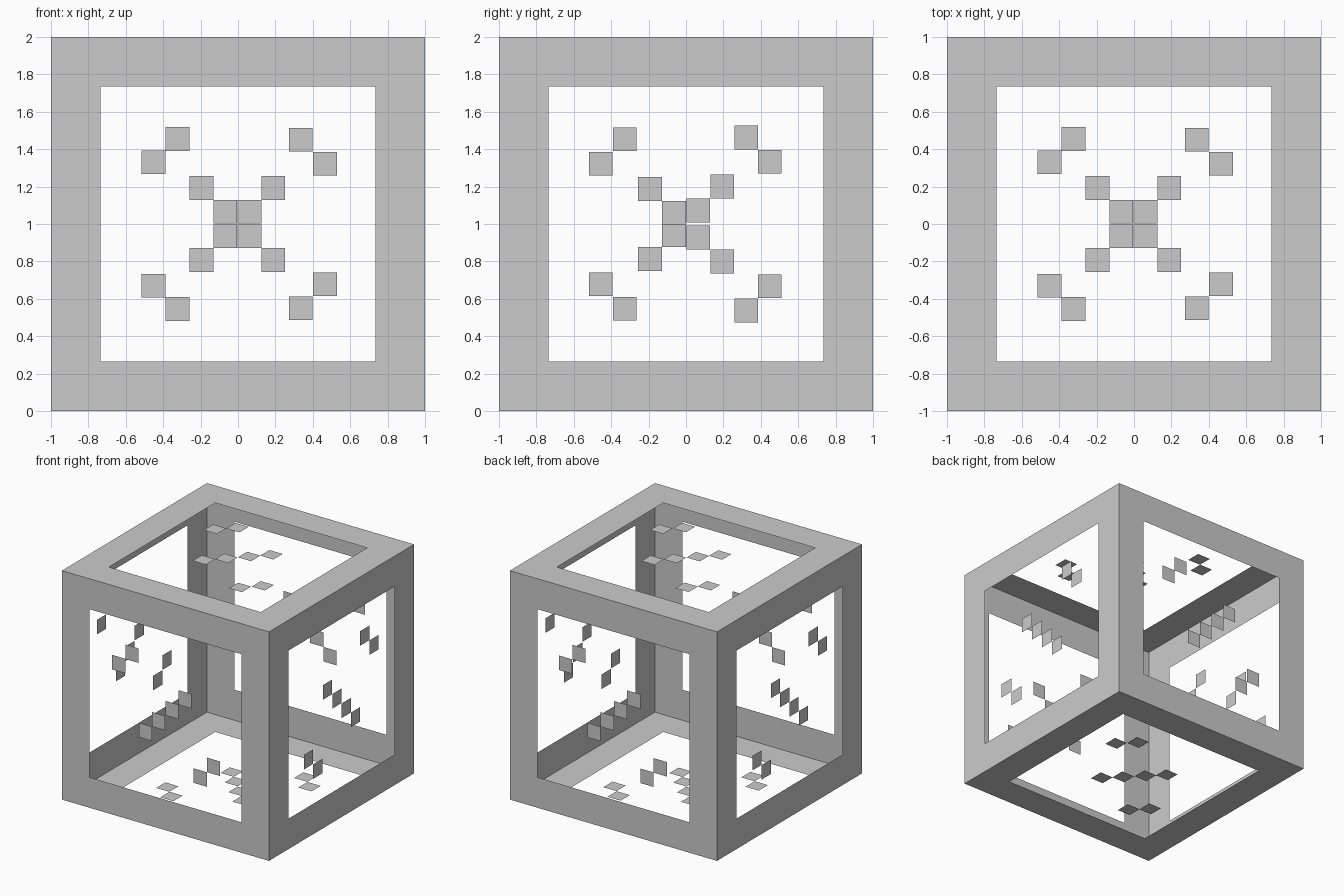
import bpy, bmesh
from mathutils import Vector

if "Cube" in bpy.data.objects:
    bpy.data.objects.remove(bpy.data.objects["Cube"])

S = 0.0635  # half size of a small tile


def add_object(name, bm):
    mesh = bpy.data.meshes.new(name)
    bm.to_mesh(mesh)
    bm.free()
    obj = bpy.data.objects.new(name, mesh)
    bpy.context.collection.objects.link(obj)


# Open cube shell: six flat square frames of zero thickness
bm = bmesh.new()
bmesh.ops.create_cube(bm, size=2)
bmesh.ops.translate(bm, verts=bm.verts, vec=(0, 0, 1))
centres = list(bm.faces)
bmesh.ops.inset_individual(bm, faces=centres, thickness=0.266, use_even_offset=True)
# Make sure every opening is exactly the same size
for face in centres:
    c = face.calc_center_median()
    for vert in face.verts:
        d = vert.co - c
        vert.co = c + Vector([0 if abs(k) < 0.01 else 0.734 * (1 if k > 0 else -1) for k in d])
bmesh.ops.delete(bm, geom=centres, context='FACES')
add_object("cube_frame", bm)

# Tile centres: four along the diagonal, then two corner pairs
PATTERN_A = [(-.195, -.193), (-.068, -.066), (.061, .066), (.188, .193),
             (-.452, .33), (-.324, .455), (.335, -.45), (.465, -.322)]
PATTERN_B = [(-.192, -.187), (-.064, -.06), (.065, .072), (.194, .2),
             (-.456, .322), (-.328, .453), (.322, -.462), (.448, -.333)]


def tile_group(name, pattern, u, v, normal, flip):
    """Floating square tiles lying in one cube face."""
    u, v, normal = Vector(u), Vector(v), Vector(normal)
    origin = Vector((0, 0, 1)) + normal
    bm = bmesh.new()
    for a, b in pattern:
        c = origin + u * a + v * b * flip
        face = bm.faces.new([bm.verts.new(c + u * S * i + v * S * j)
                             for i, j in ((-1, -1), (1, -1), (1, 1), (-1, 1))])
        face.normal_update()
        if face.normal.dot(normal) < 0:
            face.normal_flip()
    add_object(name, bm)


# Opposite faces carry mirrored tile patterns
X, Y, Z = (1, 0, 0), (0, 1, 0), (0, 0, 1)
tile_group("front_tiles", PATTERN_A, X, Z, (0, -1, 0), 1)
tile_group("back_tiles", PATTERN_A, X, Z, (0, 1, 0), -1)
tile_group("left_tiles", PATTERN_B, Y, Z, (-1, 0, 0), 1)
tile_group("right_tiles", PATTERN_B, Y, Z, (1, 0, 0), -1)
tile_group("top_tiles", PATTERN_A, X, Y, (0, 0, 1), 1)
tile_group("bottom_tiles", PATTERN_A, X, Y, (0, 0, -1), -1)
